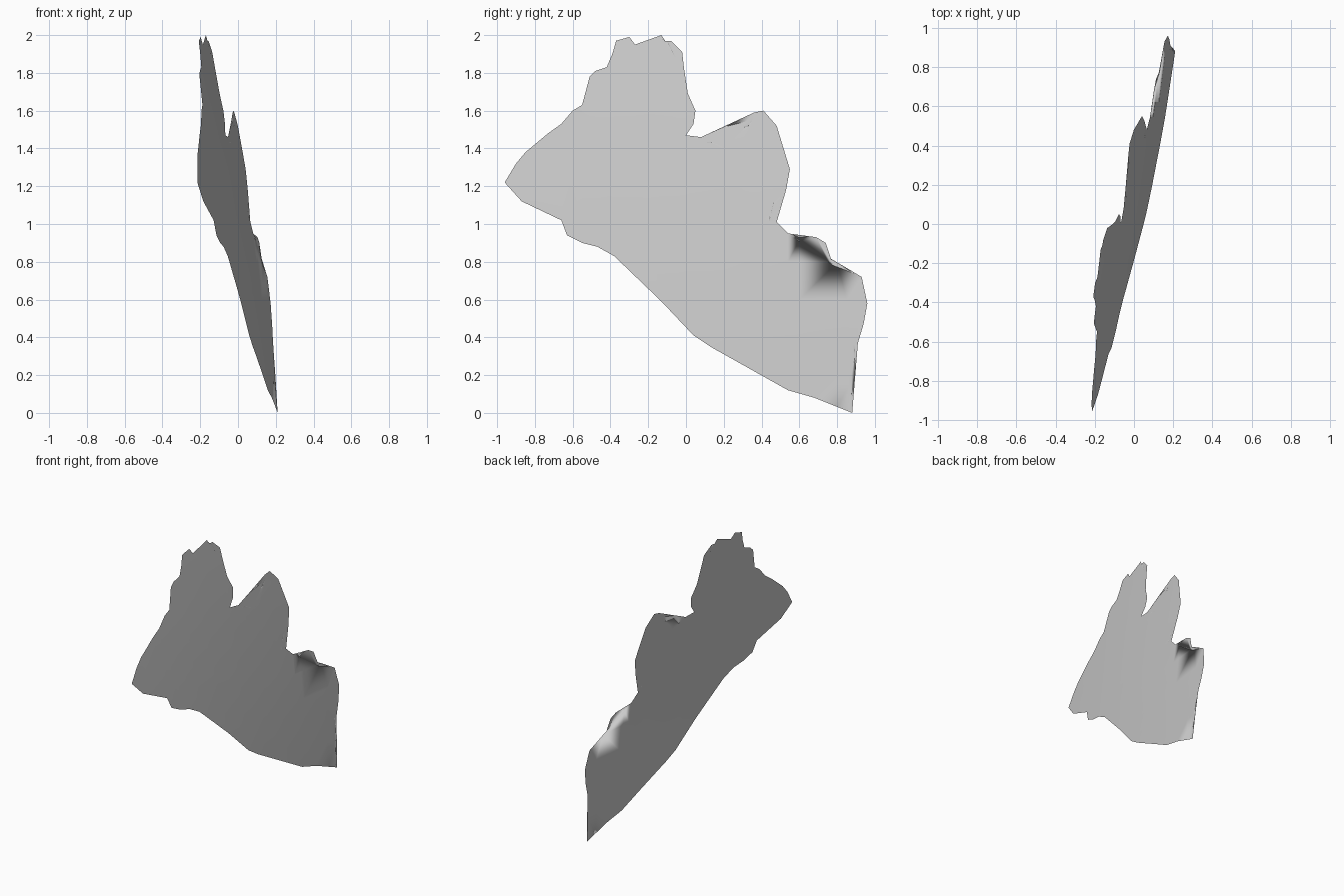
import bpy, bmesh

# Ragged outline as (y, z), clockwise from the left tip
outline = [
    (-.96, 1.22), (-.90, 1.32), (-.85, 1.38), (-.73, 1.48), (-.66, 1.53), (-.60, 1.60),
    (-.55, 1.63), (-.51, 1.78), (-.48, 1.81), (-.42, 1.83), (-.39, 1.90), (-.37, 1.97),
    (-.30, 1.99), (-.27, 1.95), (-.13, 2.0), (-.12, 1.97), (-.08, 1.97), (-.02, 1.91),
    (-.01, 1.82), (.01, 1.69), (.05, 1.60), (.04, 1.53), (0, 1.47), (.08, 1.46),
    (.17, 1.37), (.27, 1.40), (.30, 1.45), (.34, 1.51), (.36, 1.59), (.41, 1.60),
    (.48, 1.52), (.55, 1.29), (.53, 1.18), (.39, 1.03), (.48, 1.01), (.54, .95),
    (.60, .93), (.69, .93), (.74, .90), (.78, .78), (.86, .75), (.93, .72),
    (.96, .58), (.94, .47), (.91, .37), (.87, .35), (.86, .22), (.87, .03),
    (.88, 0), (.83, .02), (.68, .08), (.54, .12), (.13, .35), (.04, .41),
    (-.13, .59), (-.38, .83), (-.47, .88), (-.55, .90), (-.63, .94), (-.66, 1.02),
    (-.87, 1.12),
]


def bend(y, z):
    """Tilted, gently domed surface: x from y and z."""
    return .109 + .165 * y - .116 * z - .025 * (y * y + (z - 1) ** 2)


# Flat sheet facing +x
bm = bmesh.new()
face = bm.faces.new([bm.verts.new((0, y, z)) for y, z in reversed(outline)])
bmesh.ops.triangulate(bm, faces=[face])

# Grid cuts so the sheet can curve
for i in range(1, 10):
    for co, no in (((0, -1 + i * .2, 0), (0, 1, 0)), ((0, 0, i * .2), (0, 0, 1))):
        bmesh.ops.bisect_plane(bm, geom=bm.verts[:] + bm.edges[:] + bm.faces[:],
                               dist=1e-5, plane_co=co, plane_no=no)

# Dome the sheet
for v in bm.verts:
    v.co.x = bend(v.co.y, v.co.z)
for f in bm.faces:
    f.smooth = True

mesh = bpy.data.meshes.new("curved_sheet")
bm.to_mesh(mesh)
bm.free()
sheet = bpy.data.objects.new("curved_sheet", mesh)
bpy.context.collection.objects.link(sheet)
